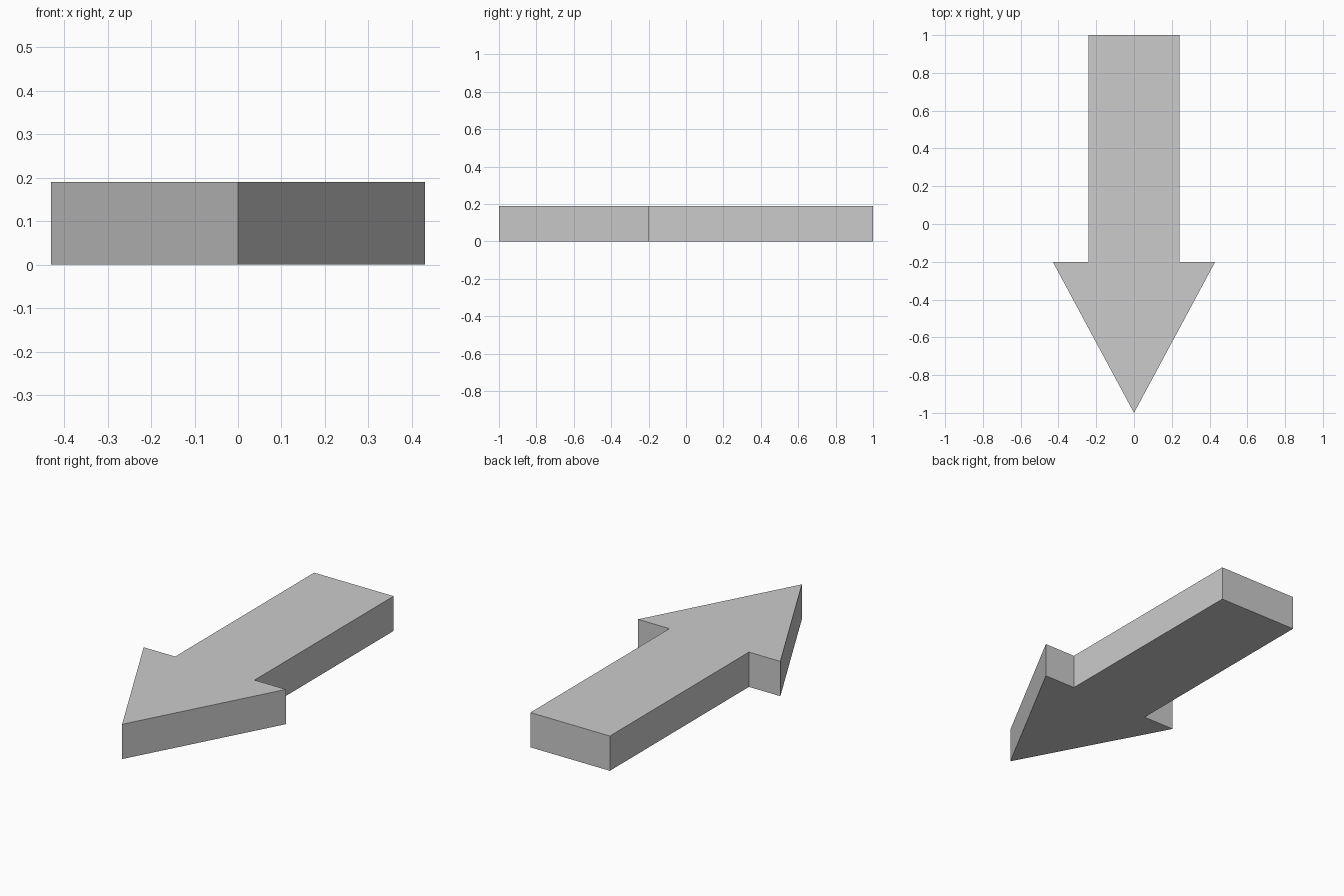
import bpy
import bmesh

cube = bpy.data.objects.get("Cube")
if cube:
    bpy.data.objects.remove(cube)

THICKNESS = 0.19
SHAFT_HALF, HEAD_HALF = 0.24, 0.43
SHOULDER_Y = -0.2

# Plain grey material
grey = bpy.data.materials.new("plain_grey")
grey.use_nodes = True
colour = (0.6, 0.6, 0.6, 1)
grey.diffuse_color = colour
grey.node_tree.nodes["Principled BSDF"].inputs["Base Color"].default_value = colour

# Arrow outline: half profile from tip to tail, mirrored across x
half = [(HEAD_HALF, SHOULDER_Y), (SHAFT_HALF, SHOULDER_Y), (SHAFT_HALF, 1)]
outline = [(0, -1)] + half + [(-x, y) for x, y in reversed(half)]

# Extrude the outline into a flat slab
bm = bmesh.new()
base = bm.faces.new([bm.verts.new((x, y, 0)) for x, y in outline])
top = bmesh.ops.extrude_face_region(bm, geom=[base], use_keep_orig=True)
top_verts = [g for g in top["geom"] if isinstance(g, bmesh.types.BMVert)]
bmesh.ops.translate(bm, verts=top_verts, vec=(0, 0, THICKNESS))
bmesh.ops.recalc_face_normals(bm, faces=bm.faces)

mesh = bpy.data.meshes.new("arrow")
bm.to_mesh(mesh)
bm.free()
mesh.materials.append(grey)
arrow = bpy.data.objects.new("arrow", mesh)
bpy.context.collection.objects.link(arrow)
